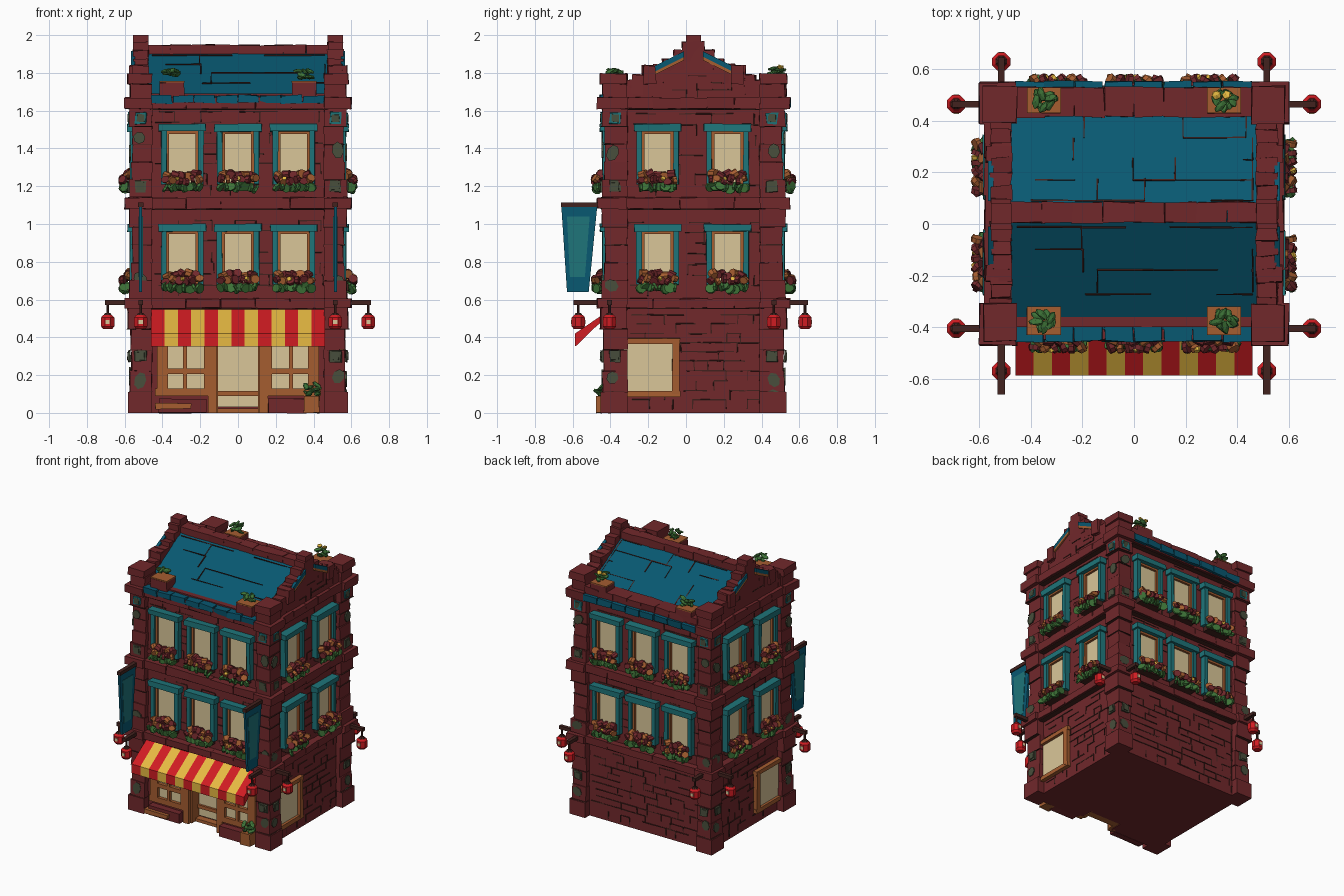
import bpy, bmesh, math, random
from mathutils import Matrix, Vector, Euler

if "Cube" in bpy.data.objects:
    bpy.data.objects.remove(bpy.data.objects["Cube"])

random.seed(7)
R = random.uniform
YC = 0.04  # middle of the building in y

# ---- materials (sRGB -> linear) ----
COL = {"brick": (113, 40, 43), "roof_blue": (8, 88, 113), "teal": (30, 117, 122), "cream": (218, 198, 152),
       "wood": (165, 93, 48), "dark": (66, 34, 30), "red": (208, 28, 34), "yellow": (232, 187, 66),
       "leaf": (62, 116, 56), "moss": (72, 78, 60)}
lin = lambda c: c / 12.92 if c <= 0.04045 else ((c + 0.055) / 1.055) ** 2.4
MATS, IDX = [], {}
for n, rgb in COL.items():
    m = bpy.data.materials.new(n)
    m.diffuse_color = (*[lin(c / 255) for c in rgb], 1)
    m.use_nodes = True
    m.node_tree.nodes["Principled BSDF"].inputs["Base Color"].default_value = m.diffuse_color
    IDX[n] = len(MATS)
    MATS.append(m)

# ---- helpers: every part collects into its own bmesh ----
parts = {}
def get(name):
    return parts.setdefault(name, bmesh.new())

def paint(verts, mat):
    for v in verts:
        for f in v.link_faces:
            f.material_index = IDX[mat]

ID = Matrix.Identity(4)
def box(name, mat, x0, x1, y0, y1, z0, z1, M=ID, jit=0.0):
    vs = bmesh.ops.create_cube(get(name), size=1)["verts"]
    for v in vs:
        p = Vector((x1 if v.co.x > 0 else x0, y1 if v.co.y > 0 else y0, z1 if v.co.z > 0 else z0))
        v.co = M @ (p + Vector((R(-jit, jit), R(-jit, jit), R(-jit, jit))))
    paint(vs, mat)

def prism(name, mat, pts, x0, x1):
    """(y, z) profile extruded along x"""
    bm = get(name)
    a = [bm.verts.new((x0, y, z)) for y, z in pts]
    b = [bm.verts.new((x1, y, z)) for y, z in pts]
    n = len(pts)
    bm.faces.new(a)
    bm.faces.new(b[::-1])
    for i in range(n):
        bm.faces.new((a[i], b[i], b[(i + 1) % n], a[(i + 1) % n]))
    paint(a + b, mat)

def blob(name, mat, p, r, s=(1, 1, 0.55)):
    T = Matrix.Translation(p) @ Euler((R(-.7, .7), R(-.7, .7), R(0, 6))).to_matrix().to_4x4() @ Matrix.Diagonal((*s, 1))
    paint(bmesh.ops.create_icosphere(get(name), subdivisions=1, radius=r, matrix=T)["verts"], mat)

def petal(name, mat, M, u, d, z, r, t=.014):
    """flat round leaf or blossom facing out of the wall"""
    T = M @ Matrix.Translation((u, d, z)) @ Euler((math.pi / 2 + R(-.6, .6), R(-.4, .4), R(0, 6))).to_matrix().to_4x4() \
        @ Matrix.Diagonal((1, R(.7, 1), 1, 1))
    paint(bmesh.ops.create_cone(get(name), cap_ends=True, segments=8, radius1=r, radius2=r * .95, depth=t, matrix=T)["verts"], mat)

def cone(name, mat, p, r1, r2, z0, z1, n=8):
    T = Matrix.Translation((p[0], p[1], (z0 + z1) / 2)) @ Matrix.Rotation(math.pi / n, 4, 'Z')
    paint(bmesh.ops.create_cone(get(name), cap_ends=True, segments=n, radius1=r1, radius2=r2,
                                depth=z1 - z0, matrix=T)["verts"], mat)

def frame(u, d, w, o):
    """local frame: u along the wall, d outwards, w up"""
    M = Matrix((u, d, w)).transposed().to_4x4()
    M.translation = o
    return M
UP = (0, 0, 1)
FRONT = frame((1, 0, 0), (0, -1, 0), UP, (0, -0.40, 0))
BACK = frame((-1, 0, 0), (0, 1, 0), UP, (0, 0.48, 0))
RIGHT = frame((0, 1, 0), (1, 0, 0), UP, (0.53, YC, 0))
LEFT = frame((0, 1, 0), (-1, 0, 0), UP, (-0.53, YC, 0))

def mortar(name, M, u0, u1, z0, z1, h, prob, t=0.0028):
    """broken brick joints as thin plates"""
    z = z0 + h
    while z < z1:
        u = u0 + R(0, .08)
        while u < u1 - .03:
            e = min(u + R(1.4, 2.6) * h, u1)
            if random.random() < prob:
                box(name, "dark", u, e, -.002, .004, z - t, z + t, M, .002)
            if random.random() < prob:
                box(name, "dark", e - t, e + t, -.002, .004, z - h, z, M, .002)
            u = e
        z += h * R(.9, 1.1)

# ---- walls ----
box("upper_walls", "brick", -.53, .53, -.40, .48, .56, 1.69)
box("ground_walls", "brick", -.53, .53, -.30, .48, 0, .58)
box("shop_header", "brick", -.53, .53, -.40, -.29, .36, .58)
for s in (-1, 1):
    box("shop_base", "brick", *sorted((s * .13, s * .53)), -.40, -.29, 0, .10)
for M, w in ((FRONT, .45), (BACK, .45), (RIGHT, .35), (LEFT, .35)):
    mortar("wall_joints", M, -w, w, .62, 1.06, .055, .35)
    mortar("wall_joints", M, -w, w, 1.15, 1.60, .055, .35)
    if M is not FRONT:
        mortar("wall_joints", M, -w, w, .02, .54, .05, .55)

# ---- corner pillars of stacked blocks ----
def pillar_block(sx, sy, o, z0, z1, mat="brick", jit=.004):
    x, y = sorted((sx * .455, sx * o)), sorted((YC + sy * .35, YC + sy * (o - .09)))
    box("corner_pillars", mat, *x, *y, z0, z1, jit=jit)
for sx in (-1, 1):
    for sy in (-1, 1):
        for z0, z1, add in ((0, .555, .006), (.605, 1.08, -.002), (1.14, 1.61, -.002)):
            h = (z1 - z0) / 5
            for i, k in enumerate((.012, 0, -.006, -.004, .012)):
                o = .565 + k + add
                pillar_block(sx, sy, o, z0 + i * h, z0 + (i + 1) * h, jit=.004 if z0 + i else 0)
                if i in (1, 3, 4):
                    pillar_block(sx, sy, o + .005, z0 + i * h - .002, z0 + i * h + .002, "dark", .002)
        pillar_block(sx, sy, .572, 1.66, 1.74)
        pillar_block(sx, sy, .585, 1.74, 1.795)
        for z0, z1 in ((.555, .605), (1.08, 1.14), (1.61, 1.67)):
            pillar_block(sx, sy, .600, z0, z1)
# pillar badges and moss patches
for M, w in ((FRONT, .515), (BACK, .515), (RIGHT, .415), (LEFT, .415)):
    for s in (-1, 1):
        u = s * w
        for z, a, b in ((1.56, "teal", "moss"), (1.2, "moss", "moss"), (.3, "moss", "moss")):
            box("pillar_badges", a, u - .03, u + .03, .04, .050, z - .03, z + .03, M, .005)
            box("pillar_badges", b, u - .02, u + .02, .045, .054, z - .02, z + .02, M, .003)
        for z in (R(.05, .1), R(.17, .23), R(.66, .72), R(1.36, 1.46)):
            T = M @ Matrix.Translation((u + s * R(.0, .02), .041, z)) @ Matrix.Rotation(math.pi / 2, 4, 'X') \
                @ Matrix.Rotation(R(0, 3), 4, 'Z') @ Matrix.Diagonal((1, R(1, 1.5), 1, 1))
            vs = bmesh.ops.create_cone(get("moss_patches"), cap_ends=True, segments=7, radius1=.032, radius2=.03, depth=.011, matrix=T)["verts"]
            paint(vs, "moss")

# ---- cornices in stone segments ----
for z0, z1 in ((.555, .605), (1.08, 1.14), (1.61, 1.67)):
    for M, w in ((FRONT, .46), (BACK, .46), (RIGHT, .36), (LEFT, .36)):
        for i in range(5):
            a = -w + i * w * .4
            box("cornices", "brick", a, a + w * .4, -.02, .05, z0, z1, M, .004)
        box("cornices", "dark", -w, w, -.01, .04, z0 - .006, z0, M)

# ---- windows with flower boxes ----
def window(M, u, z):
    box("window_glass", "cream", u - .08, u + .08, 0, .009, z - .02, z + .245, M)
    box("window_inner_trim", "wood", u - .085, u + .085, 0, .025, z + .236, z + .255, M)
    for s in (-1, 1):
        box("window_inner_trim", "wood", *sorted((u + s * .069, u + s * .086)), 0, .025, z - .03, z + .25, M)
        box("window_frames", "teal", *sorted((u + s * .083, u + s * .112)), 0, .042, z - .03, z + .255, M, .002)
    box("window_frames", "teal", u - .125, u + .125, 0, .056, z + .25, z + .29, M, .003)
    box("flower_boxes", "dark", u - .09, u + .09, 0, .055, z - .065, z - .025, M)
    for i in range(8):
        petal("flower_box_leaves", "leaf", M, u - .09 + i * .026, R(.06, .075), z - .045 + R(-.012, .008), .03)
    for i in range(5):
        petal("flowers", ("wood", "brick", "brick")[i % 3], M, u - .075 + i * .037, .045, z + .02 + R(-.008, .008), .027, .04)
    for i in range(6):
        petal("flowers", ("brick", "wood", "brick", "brick")[i % 4], M, u - .09 + i * .036, .078, z - .005 + R(-.012, .008), .025, .02)
    petal("flowers", "yellow", M, u + R(-.05, .05), .088, z, .013, .014)
for z in (.71, 1.24):
    for M, us in ((FRONT, (-.295, 0, .295)), (BACK, (-.295, 0, .295)), (RIGHT, (-.19, .18)), (LEFT, (-.19, .18))):
        for u in us:
            window(M, u, z)

# ---- side shop windows ----
for M in (RIGHT, LEFT):
    box("side_shop_glass", "cream", -.37, -.10, 0, .009, .11, .37, M)
    for a in ((-.37, -.07, .365, .395), (-.37, -.07, .085, .115), (-.112, -.075, .1, .38)):
        box("side_shop_frame", "wood", a[0], a[1], 0, .03, a[2], a[3], M, .002)

# ---- shop front: glass, frames, recessed door ----
for s in (-1, 1):
    def sb(name, mat, a, b, *rest):
        box(name, mat, *sorted((s * a, s * b)), *rest)
    sb("shop_glass", "cream", .14, .46, -.392, -.385, .09, .37)
    for a, b, z0, z1 in ((.40, .43, .09, .38), (.115, .16, 0, .38), (.27, .29, .1, .37), (.14, .43, .205, .235),
                         (.14, .44, .09, .13), (.16, .18, .1, .37), (.37, .41, .1, .37)):
        sb("shop_frames", "wood", a, b, -.415, -.38, z0, z1)
    sb("door_sides", "wood", .105, .125, -.39, -.29, 0, .37)
    sb("shop_base_side", "brick", .43, .47, -.40, -.29, .09, .38)
box("door_glass", "cream", -.11, .11, -.309, -.30, .03, .37)
box("door_rail", "wood", -.11, .11, -.325, -.30, .09, .115)
box("door_step", "wood", -.115, .115, -.35, -.30, 0, .022)
box("front_bench", "wood", -.44, -.25, -.475, -.40, .02, .05, jit=.004)
box("front_bench", "brick", -.42, -.17, -.45, -.40, 0, .075, jit=.003)
box("front_ledge", "brick", .16, .36, -.45, -.40, .0, .075, jit=.003)
box("front_planter", "wood", .35, .43, -.475, -.40, .0, .09, jit=.003)

# ---- striped awning ----
prof = [(-.39, .555), (-.50, .48), (-.588, .42), (-.588, .352), (-.576, .358), (-.49, .445), (-.39, .53)]
w = .92 / 13
for i in range(13):
    prism("awning", "yellow" if i % 2 else "red", prof, -.46 + i * w, -.46 + (i + 1) * w)

# ---- roof, ridge and gutters ----
prism("roof", "roof_blue", [(-.41, 1.65), (-.41, 1.675), (-.36, 1.69), (YC, 1.92), (.42, 1.70), (.42, 1.65)], -.49, .49)
for sy, y in ((-1, -.36), (1, .42)):
    slope = Vector((0, YC - y, .225)).normalized()
    nrm = Vector((0, sy * slope.z, abs(slope.y)))
    mortar("roof_joints", frame((1, 0, 0), nrm, slope, (0, y, 1.697)), -.46, .46, 0, .42, .1, .5, .002)
for i in range(8):
    a = -.48 + i * .12
    box("ridge", "brick", a, a + .12, .005, .085, 1.88, 1.948, jit=.004)
    box("front_gutter", "roof_blue", a * .96, a * .96 + .11, -.455, -.35, 1.64, 1.682, jit=.005)
    box("back_parapet", "brick", a * .96, a * .96 + .115, .415, .53, 1.66, 1.715, jit=.004)
    box("back_gutter", "roof_blue", a * .96, a * .96 + .11, .525, .553, 1.62, 1.665, jit=.004)

# ---- gables with stepped coping ----
for s in (-1, 1):
    xs = sorted((s * .475, s * .555))
    prism("gables", "brick", [(-.34, 1.65), (-.34, 1.71), (YC, 1.90), (.42, 1.71), (.42, 1.65)], *xs)
    box("gable_peak", "brick", *xs, YC - .04, YC + .04, 1.88, 2.0)
    box("gable_peak", "brick", *xs, YC - .06, YC + .06, 1.86, 1.965, jit=.004)
    mortar("gable_joints", frame((0, 1, 0), (s, 0, 0), UP, (s * .555, YC, 0)), -.2, .2, 1.67, 1.80, .04, .35)
    for sy in (-1, 1):
        for i in range(6):
            t = .05 + i * .055
            top = 1.93 - .5 * t + (.02 if i in (3, 0) else 0)
            box("gable_coping", "brick", *xs, *sorted((YC + sy * t, YC + sy * (t + .058))), top - .11, top - .005, jit=.006)
        f = lambda t, dz: 1.90 - .5 * t + dz
        for mat, dz, h in (("roof_blue", .04, .03), ("wood", .012, .02)):
            prism("gable_trim", mat, [(YC + sy * .05, f(.05, dz)), (YC + sy * .21, f(.21, dz)), (YC + sy * .21, f(.21, dz) - h),
                                      (YC + sy * .05, f(.05, dz) - h)], s * .545, s * .566)
        box("gable_step", "brick", *sorted((s * .475, s * .575)), *sorted((YC + sy * .2, YC + sy * .265)), 1.74, 1.84, jit=.004)

# ---- roof planters and plants ----
def plant(x, y, z, flower):
    for i in range(9):
        a = i * 2.4
        blob("plants", "leaf", (x + .03 * math.cos(a), y + .025 * math.sin(a), z + R(.005, .06)), .034, (1, .5, .3))
    if flower:
        for dx in (-.03, .01):
            blob("plant_flowers", "yellow", (x + dx, y + .02, z + .065), .02)
for x in (-.35, .35):
    for y0, y1 in ((-.43, -.32), (.43, .53)):
        box("roof_planters", "brick", x - .065, x + .065, y0, y1, 1.66, 1.75, jit=.003)
        box("planter_tops", "wood", x - .066, x + .066, y0, y1, 1.75, 1.758)
        plant(x, (y0 + y1) / 2, 1.765, x > 0 and y0 > 0)
plant(.39, -.44, .09, False)

# ---- lanterns on brackets ----
def lantern(x, y):
    cone("lantern_hangers", "dark", (x, y), .008, .008, .52, .575)
    cone("lantern_caps", "dark", (x, y), .026, .014, .515, .53)
    for r1, r2, z0, z1 in ((.025, .038, .443, .458), (.038, .038, .458, .505), (.038, .025, .505, .518)):
        cone("lanterns", "red", (x, y), r1, r2, z0, z1)
    for d in (-1, 1):
        box("lantern_lights", "cream", x - .011, x + .011, *sorted((y + d * .033, y + d * .038)), .471, .493)
for s in (-1, 1):
    for y in (-.405, .465):
        box("brackets", "dark", *sorted((s * .56, s * .705)), y - .013, y + .013, .572, .597)
        lantern(s * .69, y)
    for y, e in ((-.57, -.595), (.63, .645)):
        box("brackets", "dark", s * .515 - .013, s * .515 + .013, *sorted((e, .5 if y > 0 else -.42)), .572, .597)
        lantern(s * .515, y)
    # hanging banners
    box("banner_poles", "dark", s * .515 - .014, s * .515 + .014, -.662, -.42, 1.09, 1.115)
    prism("banners", "roof_blue", [(-.66, 1.095), (-.47, 1.095), (-.515, .64), (-.63, .64)], s * .515 - .008, s * .515 + .008)
    prism("banner_panels", "teal", [(-.63, 1.04), (-.51, 1.04), (-.535, .72), (-.615, .72)], s * .515 - .011, s * .515 + .011)

# ---- turn every part into an object ----
for name, bm in parts.items():
    bmesh.ops.recalc_face_normals(bm, faces=bm.faces[:])
    me = bpy.data.meshes.new(name)
    bm.to_mesh(me)
    bm.free()
    for m in MATS:
        me.materials.append(m)
    bpy.context.collection.objects.link(bpy.data.objects.new(name, me))
